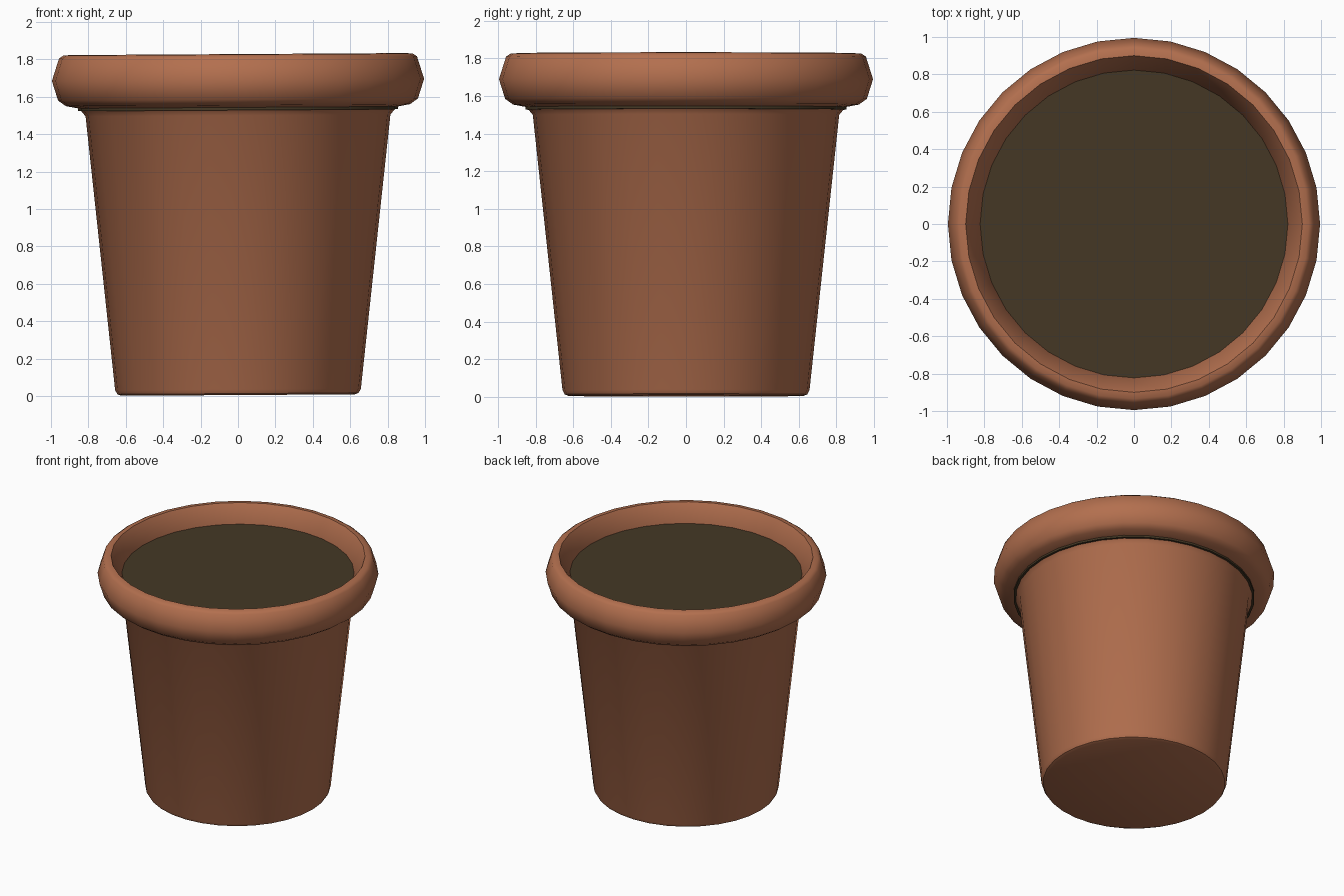
import bpy, bmesh, math

if "Cube" in bpy.data.objects:
    bpy.data.objects.remove(bpy.data.objects["Cube"])

SIDES = 32


def material(name, rgb):
    m = bpy.data.materials.new(name)
    m.diffuse_color = (*rgb, 1)
    m.use_nodes = True
    m.node_tree.nodes["Principled BSDF"].inputs["Base Color"].default_value = m.diffuse_color
    return m


terracotta = material("terracotta", (0.45, 0.16, 0.077))
earth = material("dark_earth", (0.058, 0.039, 0.018))


def lathe(name, profile, mat, closed=False, tilt=0.0, angle=35):
    """Turn a (radius, height) profile; open profiles get capped ends."""
    bm = bmesh.new()
    rings = [[bm.verts.new((r * math.cos(2 * math.pi * i / SIDES),
                            r * math.sin(2 * math.pi * i / SIDES),
                            z + tilt * r * math.cos(2 * math.pi * i / SIDES)))
              for i in range(SIDES)] for r, z in profile]
    pairs = list(zip(rings, rings[1:]))
    if closed:
        pairs.append((rings[-1], rings[0]))
    for a, b in pairs:
        for i in range(SIDES):
            j = (i + 1) % SIDES
            bm.faces.new((a[i], a[j], b[j], b[i]))
    if not closed:
        bm.faces.new(rings[0][::-1])
        bm.faces.new(rings[-1])
    bmesh.ops.recalc_face_normals(bm, faces=bm.faces)
    mesh = bpy.data.meshes.new(name)
    bm.to_mesh(mesh)
    bm.free()
    mesh.materials.append(mat)
    obj = bpy.data.objects.new(name, mesh)
    bpy.context.collection.objects.link(obj)
    bpy.ops.object.select_all(action='DESELECT')
    obj.select_set(True)
    bpy.context.view_layer.objects.active = obj
    bpy.ops.object.shade_smooth_by_angle(angle=math.radians(angle))
    return obj


# Tapered body with a bevelled foot and a small flare under the rim
lathe("pot_body", [(0.625, 0.005), (0.645, 0.013), (0.657, 0.035),
                   (0.815, 1.50), (0.84, 1.53)], terracotta, tilt=0.006)

# Thick rounded rim, very slightly tilted, sloping in to the soil
lathe("pot_rim", [(0.84, 1.54), (0.92, 1.555), (0.962, 1.585), (0.995, 1.69),
                  (0.957, 1.81), (0.935, 1.825), (0.90, 1.828), (0.82, 1.69)],
      terracotta, closed=True, tilt=0.006, angle=50)

# Soil plug filling the mouth, its lower edge showing under the rim
lathe("soil", [(0.855, 1.528), (0.855, 1.56), (0.825, 1.66), (0.825, 1.695)],
      earth, tilt=0.006)
